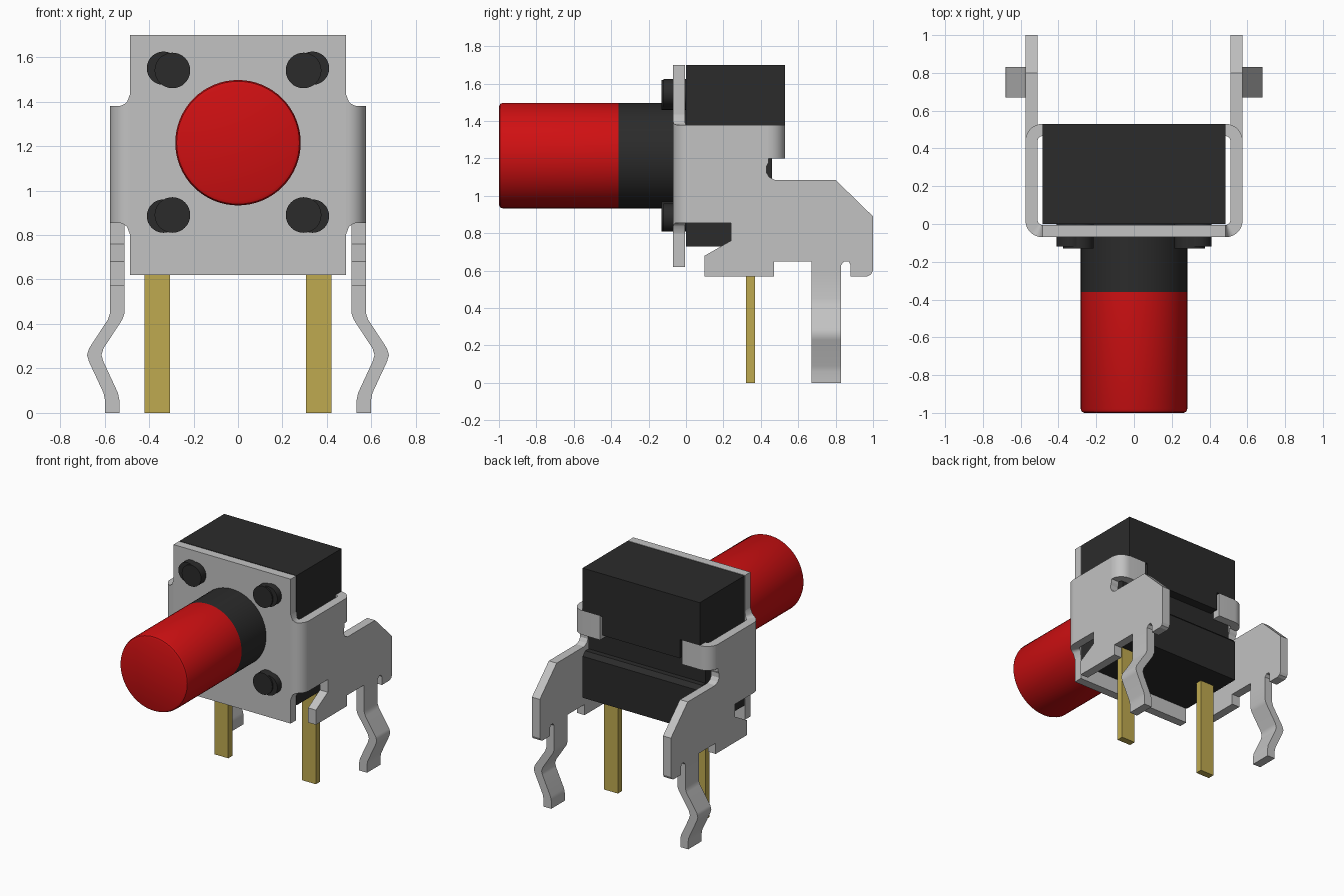
import bpy, bmesh, math

cube = bpy.data.objects.get("Cube")
if cube:
    bpy.data.objects.remove(cube, do_unlink=True)


def material(name, rgb):
    m = bpy.data.materials.new(name)
    m.use_nodes = True
    m.diffuse_color = (*rgb, 1)
    m.node_tree.nodes["Principled BSDF"].inputs["Base Color"].default_value = (*rgb, 1)
    return m


STEEL = material("light steel", (0.54, 0.54, 0.54))
BLACK = material("black plastic", (0.024, 0.024, 0.024))
RED = material("red plastic", (0.62, 0.005, 0.006))
GOLD = material("gold pin", (0.52, 0.4, 0.08))


def finish(name, bm, mat, smooth=False):
    bmesh.ops.recalc_face_normals(bm, faces=bm.faces)
    mesh = bpy.data.meshes.new(name)
    bm.to_mesh(mesh)
    bm.free()
    mesh.materials.append(mat)
    ob = bpy.data.objects.new(name, mesh)
    bpy.context.collection.objects.link(ob)
    if smooth:
        bpy.ops.object.select_all(action="DESELECT")
        ob.select_set(True)
        bpy.context.view_layer.objects.active = ob
        bpy.ops.object.shade_smooth_by_angle(angle=math.radians(35))
    return ob


def loft(name, rings, mat, smooth=False):
    """Join matching rings of points and cap both ends."""
    bm = bmesh.new()
    rows = [[bm.verts.new(p) for p in ring] for ring in rings]
    n = len(rows[0])
    for a, b in zip(rows, rows[1:]):
        for i in range(n):
            j = (i + 1) % n
            bm.faces.new((a[i], a[j], b[j], b[i]))
    bm.faces.new(rows[0])
    bm.faces.new(rows[-1])
    return finish(name, bm, mat, smooth)


def box(name, x, y, z, mat):
    ring = lambda h: [(x[0], y[0], h), (x[1], y[0], h), (x[1], y[1], h), (x[0], y[1], h)]
    return loft(name, [ring(z[0]), ring(z[1])], mat)


def rod(name, x, z, profile, mat, sides=64):
    """Round part along y; profile is a list of (y, radius)."""
    turn = [math.tau * i / sides for i in range(sides)]
    rings = [[(x + r * math.cos(t), y, z + r * math.sin(t)) for t in turn] for y, r in profile]
    return loft(name, rings, mat, True)


# Housing: recessed core with thicker upper and lower blocks
W = 0.485
box("housing_core", (-W, W), (0, 0.46), (0.73, 1.7), BLACK)
box("housing_upper_block", (-W, W), (0.4, 0.53), (1.38, 1.7), BLACK)
box("housing_upper_lip", (-0.32, 0.32), (0.4, 0.53), (1.24, 1.38), BLACK)
lower = [(0.4, 0.73), (0.53, 0.73), (0.53, 1.04), (0.5, 1.07), (0.4, 1.07)]
loft("housing_lower_block", [[(x, y, z) for y, z in lower] for x in (-W, W)], BLACK)

# Button and its collar
BZ, R = 1.215, 0.282
rod("button_collar", 0, BZ, [(0, R), (-0.36, R)], BLACK)
rod("button_cap", 0, BZ, [(-0.36, R), (-0.98, R), (-0.994, R - 0.006), (-1, R - 0.02)], RED)

# Front plate of the metal frame
T = 0.065
box("front_plate", (-W, W), (-0.07, -0.005), (0.62, 1.7), STEEL)

TOP, BOTTOM, FILLET = 1.38, 0.855, 0.055


def flare(x):
    """Extra height of the concave fillet beside the front plate."""
    d = min(max(W + FILLET - x, 0), FILLET)
    return FILLET - math.sqrt(FILLET ** 2 - d ** 2)


side_outline = [
    (0.02, TOP), (0.44, TOP), (0.44, 1.175), (0.43, 1.155), (0.43, 1.125),
    (0.445, 1.1), (0.475, 1.085), (0.8, 1.085), (1, 0.89), (1, 0.6),
    (0.99, 0.58), (0.97, 0.57), (0.88, 0.57), (0.88, 0.63), (0.87, 0.65),
    (0.845, 0.65), (0.83, 0.63), (0.83, 0.6), (0.67, 0.6), (0.67, 0.65),
    (0.47, 0.65), (0.47, 0.57), (0.1, 0.57), (0.1, 0.68), (0.24, 0.76),
    (0.24, BOTTOM), (0.02, BOTTOM)]
leg_path = [(0.51, 0.6), (0.51, 0.44), (0.505, 0.42), (0.615, 0.285), (0.612, 0.24),
            (0.535, 0.08), (0.533, 0.06), (0.533, 0)]
leg_path = [(0.51, 0.6), (0.51, 0.45), (0.52, 0.42), (0.605, 0.29), (0.614, 0.26),
            (0.605, 0.23), (0.54, 0.09), (0.534, 0.06), (0.534, 0)]
OUT, IN = 0.09, 0.025

for s, side in ((1, "left"), (-1, "right")):
    # Side plate
    loft(side + "_side_plate",
         [[(s * x, y, z) for y, z in side_outline] for x in (W + IN, W + OUT)], STEEL)

    # Rounded bend from the front plate to the side plate
    rings = []
    for i in range(11):
        a = math.pi / 2 * i / 10
        pts = [(W + r * math.sin(a), 0.02 - r * math.cos(a)) for r in (IN, OUT)]
        (xi, yi), (xo, yo) = pts
        f = flare(xo)
        rings.append([(s * xi, yi, BOTTOM - f), (s * xo, yo, BOTTOM - f),
                      (s * xo, yo, TOP + f), (s * xi, yi, TOP + f)])
    loft(side + "_front_bend", rings, STEEL, True)

    # Rear clip wrapped onto the back of the housing
    path = []
    for i in range(9):
        a = math.pi / 2 * i / 8
        path.append([(W + r * math.cos(a), 0.44 + r * math.sin(a)) for r in (IN, OUT)])
    path.append([(0.34, 0.44 + r) for r in (IN, OUT)])
    rings = [[(s * p[0], p[1], 1.2) for p in pair] + [(s * p[0], p[1], TOP) for p in pair[::-1]]
             for pair in path]
    loft(side + "_rear_clip", rings, STEEL, True)

    # Kinked mounting leg
    rings = [[(s * x, 0.67, z), (s * (x + T), 0.67, z), (s * (x + T), 0.83, z), (s * x, 0.83, z)]
             for x, z in leg_path]
    loft(side + "_mounting_leg", rings, STEEL, True)

    # Contact pin
    box(side + "_contact_pin", sorted((s * 0.305, s * 0.42)), (0.32, 0.37), (0, 0.8), GOLD)

    # Overlapping rivet heads on the front
    for z, dz, level in ((1.54, 0.01, "upper"), (0.89, -0.005, "lower")):
        rod(f"{side}_{level}_rivet", s * 0.295, z, [(0, 0.08), (-0.13, 0.08)], BLACK, 32)
        rod(f"{side}_{level}_rivet_base", s * 0.335, z + dz, [(0, 0.075), (-0.12, 0.075)], BLACK, 32)
